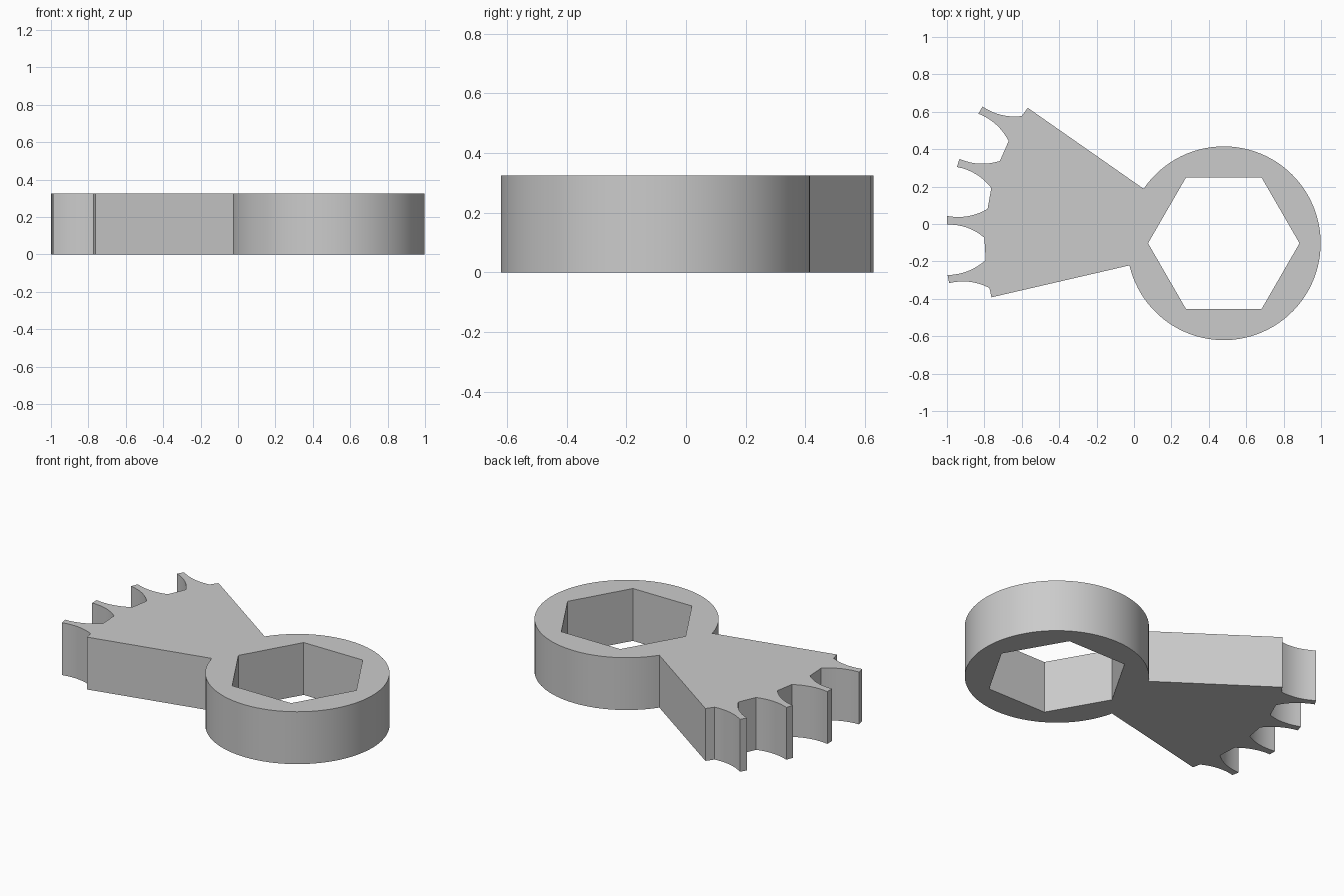
import bpy
import bmesh
from math import cos, sin, radians
from mathutils import Vector

cube = bpy.data.objects.get("Cube")
if cube:
    bpy.data.objects.remove(cube, do_unlink=True)

HEIGHT = 0.325
CENTRE = Vector((0.48, -0.103))


def arc(radius, start, end, steps):
    """Points on a circle about the ring centre, both ends included."""
    angles = [radians(start + (end - start) * i / steps) for i in range(steps + 1)]
    return [CENTRE + radius * Vector((cos(a), sin(a))) for a in angles]


def bulge(a, b, sag=0.02, steps=8):
    """Gently bowed edge from a to b, swelling to the right of travel."""
    a, b = Vector(a), Vector(b)
    d = (b - a).normalized()
    out = Vector((d.y, -d.x))
    return [a.lerp(b, t) + out * sag * 4 * t * (1 - t)
            for t in (i / steps for i in range(steps + 1))]


# Each finger: upper root, upper tip, lower tip, lower root
fingers = [
    ((-0.60, 0.577), (-0.81, 0.628), (-0.832, 0.59), (-0.67, 0.444)),
    ((-0.717, 0.337), (-0.933, 0.348), (-0.947, 0.305), (-0.763, 0.193)),
    ((-0.783, 0.08), (-1.0, 0.043), (-1.0, -0.003), (-0.80, -0.073)),
    ((-0.793, -0.193), (-0.997, -0.273), (-0.988, -0.316), (-0.773, -0.342)),
]

# Outer profile: ring, flared handle, fingers
outline = arc(0.518, 193.2, 505.8, 84)
outline.append(Vector((-0.568, 0.621)))
for top_root, top_tip, low_tip, low_root in fingers:
    outline += [p for p in bulge(top_root, top_tip, -0.02)]
    outline += [p for p in bulge(low_tip, low_root, -0.02)]
outline.append(Vector((-0.762, -0.392)))

# Six-sided socket opening
socket = arc(0.405, 0, 300, 5)

# Fill between the two profiles and raise to full thickness
bm = bmesh.new()
edges = []
for loop in (outline, socket):
    verts = [bm.verts.new((p.x, p.y, 0)) for p in loop]
    edges += [bm.edges.new((v, verts[i - 1])) for i, v in enumerate(verts)]
bmesh.ops.triangle_fill(bm, use_beauty=True, edges=edges, normal=(0, 0, 1))
raised = bmesh.ops.extrude_face_region(bm, geom=bm.faces[:])["geom"]
bmesh.ops.translate(bm, vec=(0, 0, HEIGHT),
                    verts=[g for g in raised if isinstance(g, bmesh.types.BMVert)])
bmesh.ops.recalc_face_normals(bm, faces=bm.faces[:])

mesh = bpy.data.meshes.new("hand_wrench")
bm.to_mesh(mesh)
bm.free()
wrench = bpy.data.objects.new("hand_wrench", mesh)
bpy.context.collection.objects.link(wrench)

# Single grey finish
grey = bpy.data.materials.new("plain grey")
grey.use_nodes = True
colour = (0.6, 0.6, 0.6, 1)
grey.diffuse_color = colour
grey.node_tree.nodes["Principled BSDF"].inputs["Base Color"].default_value = colour
mesh.materials.append(grey)

bpy.ops.object.select_all(action="DESELECT")
wrench.select_set(True)
bpy.context.view_layer.objects.active = wrench
bpy.ops.object.shade_smooth_by_angle(angle=radians(30))
